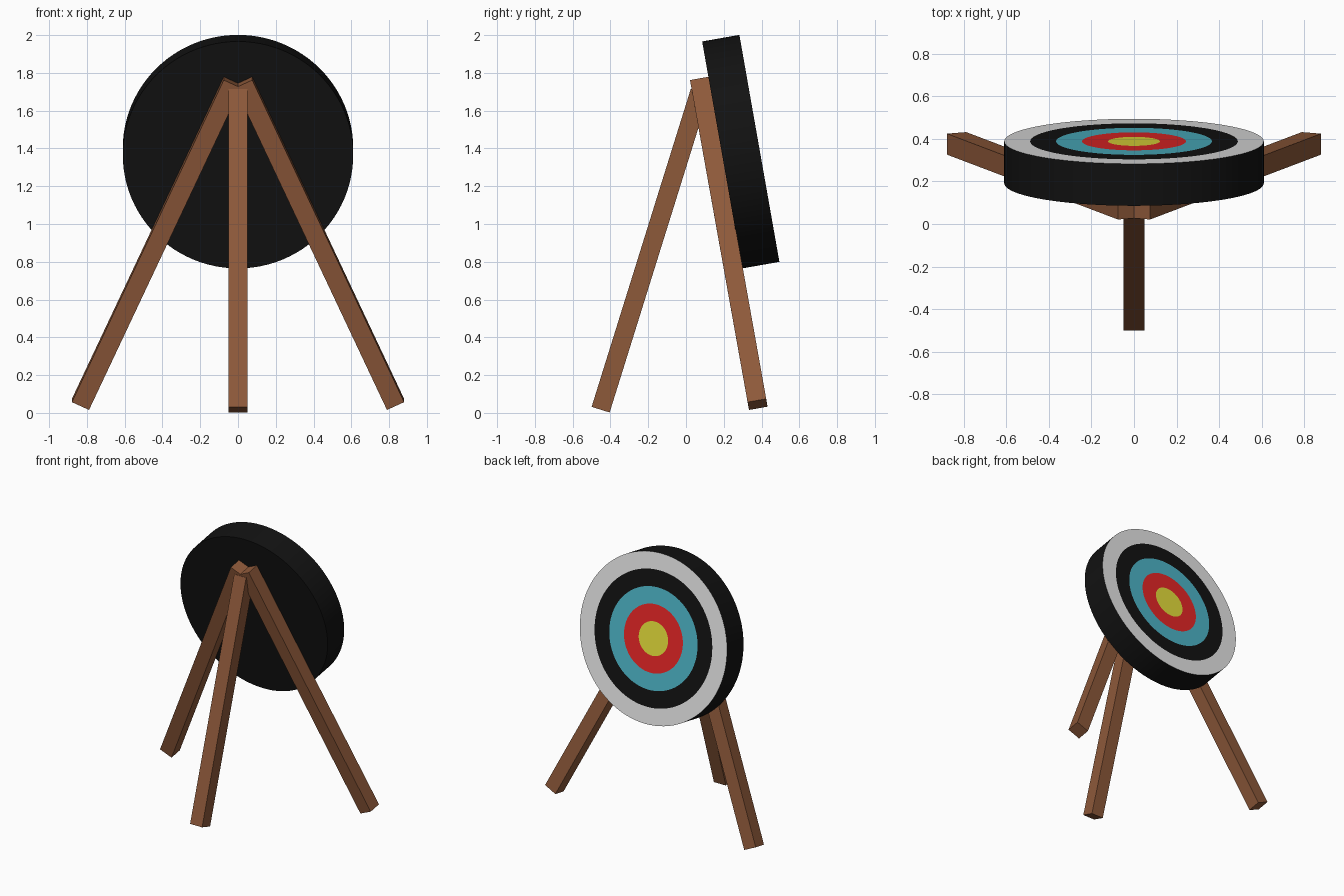
import bpy, bmesh, math
from mathutils import Vector, Matrix

if "Cube" in bpy.data.objects:
    bpy.data.objects.remove(bpy.data.objects["Cube"])

TILT = math.radians(10)
NORMAL = Vector((0, math.cos(TILT), math.sin(TILT)))   # direction the target faces


def material(name, rgb):
    m = bpy.data.materials.new(name)
    m.diffuse_color = (*rgb, 1)
    m.use_nodes = True
    m.node_tree.nodes["Principled BSDF"].inputs["Base Color"].default_value = m.diffuse_color
    return m


wood = material("brown wood", (0.27, 0.10, 0.042))
black = material("black", (0.006, 0.006, 0.006))
white = material("white", (0.8, 0.8, 0.8))
blue = material("blue", (0.075, 0.465, 0.58))
red = material("red", (0.8, 0.02, 0.02))
yellow = material("yellow", (0.8, 0.74, 0.045))


def add_object(name, bm, mats):
    bmesh.ops.recalc_face_normals(bm, faces=bm.faces[:])
    me = bpy.data.meshes.new(name)
    bm.to_mesh(me)
    bm.free()
    ob = bpy.data.objects.new(name, me)
    bpy.context.collection.objects.link(ob)
    for m in mats:
        me.materials.append(m)
    return ob


def leg(name, foot, top, face_dir, width=0.1):
    """Square beam from foot to top, one side facing face_dir."""
    foot, top = Vector(foot), Vector(top)
    z = (top - foot).normalized()
    x = face_dir.cross(z).normalized()
    y = z.cross(x)
    rot = Matrix((x, y, z)).transposed().to_4x4()
    size = Matrix.Diagonal((width, width, (top - foot).length, 1))
    bm = bmesh.new()
    bmesh.ops.create_cube(bm, size=1, matrix=Matrix.Translation((foot + top) / 2) @ rot @ size)
    return add_object(name, bm, [wood])


# Tripod: two side legs lying against the target, one prop leg
for side, label in ((-1, "left"), (1, "right")):
    leg(label + "_leg", (side * 0.834, 0.379, 0.045), (side * 0.03, 0.074, 1.75), NORMAL)
leg("prop_leg", (0, -0.452, 0.017), (0, 0.073, 1.70), Vector((0, 1, 0)))

# Target disc: concentric loops, coloured by ring
SEG, HALF = 96, 0.1
profile = [(0.61, -HALF), (0.61, HALF), (0.488, HALF), (0.366, HALF), (0.244, HALF), (0.122, HALF)]
band_colours = [0, 1, 0, 2, 3]
bm = bmesh.new()
loops = [[bm.verts.new((r * math.cos(2 * math.pi * i / SEG), r * math.sin(2 * math.pi * i / SEG), h))
          for i in range(SEG)] for r, h in profile]
for a, b, colour in zip(loops, loops[1:], band_colours):
    for i in range(SEG):
        j = (i + 1) % SEG
        bm.faces.new((a[i], a[j], b[j], b[i])).material_index = colour
bm.faces.new(loops[-1]).material_index = 4      # bullseye
bm.faces.new(loops[0][::-1]).material_index = 0  # back
bm.transform(Matrix.Translation((0, 0.29, 1.383)) @ Matrix.Rotation(TILT - math.pi / 2, 4, 'X'))
disc = add_object("target_disc", bm, [black, white, blue, red, yellow])

bpy.context.view_layer.objects.active = disc
disc.select_set(True)
bpy.ops.object.shade_smooth_by_angle(angle=math.radians(30))
